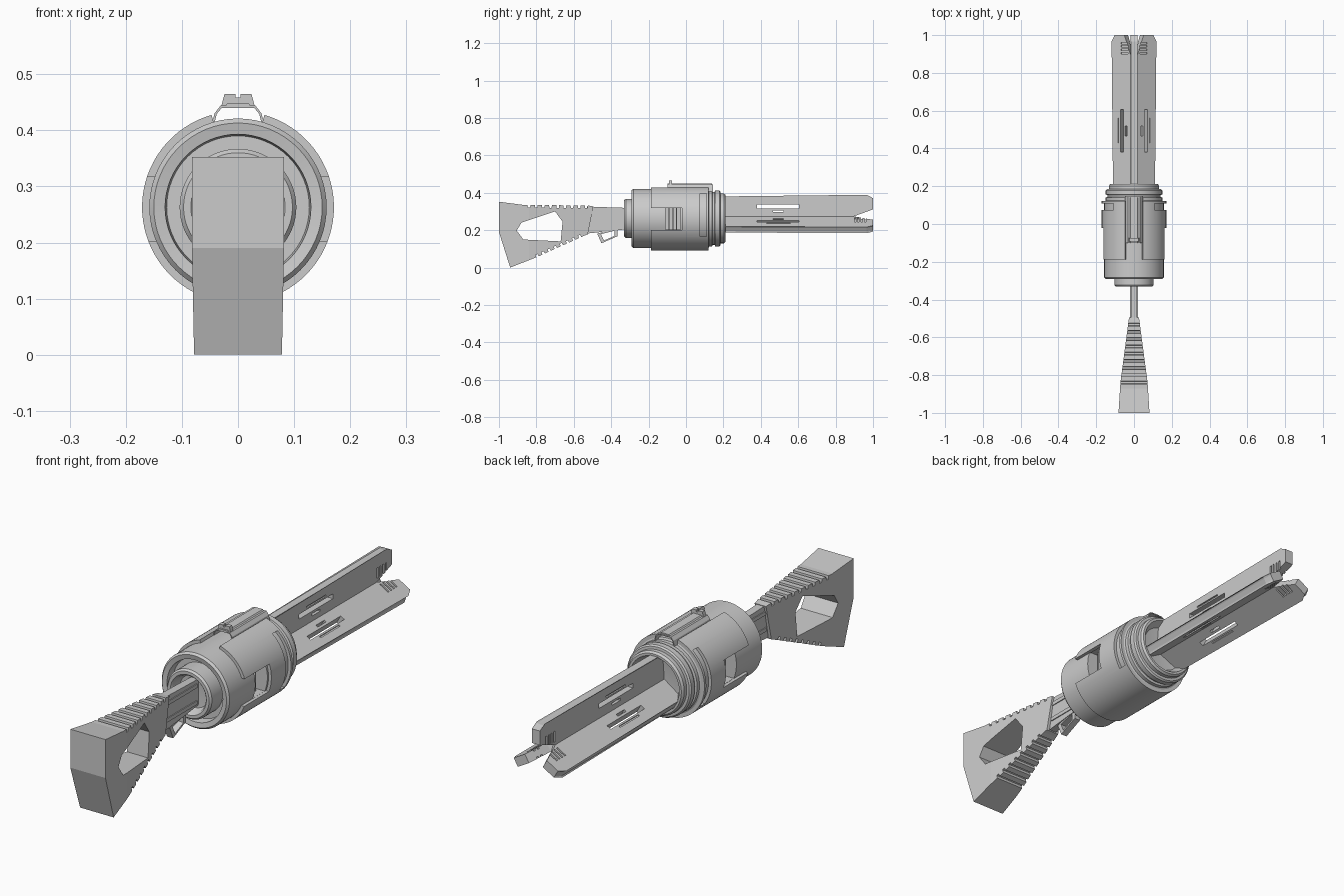
import bpy, bmesh, math
from mathutils import Matrix, Vector

if "Cube" in bpy.data.objects:
    bpy.data.objects.remove(bpy.data.objects["Cube"])

CZ = 0.263  # height of the barrel axis


def make(name, bm, smooth=False):
    bmesh.ops.remove_doubles(bm, verts=bm.verts, dist=1e-6)
    bmesh.ops.recalc_face_normals(bm, faces=bm.faces)
    me = bpy.data.meshes.new(name)
    bm.to_mesh(me)
    bm.free()
    ob = bpy.data.objects.new(name, me)
    bpy.context.collection.objects.link(ob)
    bpy.ops.object.select_all(action='DESELECT')
    ob.select_set(True)
    bpy.context.view_layer.objects.active = ob
    if smooth:
        bpy.ops.object.shade_smooth_by_angle(angle=math.radians(30))
    return ob


def prism_bm(pts, a, b, along='x', bm=None):
    """Extrude a 2D outline: (y, z) along x, or (x, z) along y."""
    bm = bm or bmesh.new()
    co = (lambda p, t: (t, p[0], p[1])) if along == 'x' else (lambda p, t: (p[0], t, p[1]))
    lo = [bm.verts.new(co(p, a)) for p in pts]
    hi = [bm.verts.new(co(p, b)) for p in pts]
    bm.faces.new(lo)
    bm.faces.new(hi[::-1])
    for i in range(len(pts)):
        j = (i + 1) % len(pts)
        bm.faces.new((lo[i], lo[j], hi[j], hi[i]))
    return bm


def box(bm, x0, x1, y0, y1, z0, z1):
    return prism_bm([(y0, z0), (y1, z0), (y1, z1), (y0, z1)], x0, x1, 'x', bm)


def lathe(name, profile, start=0, end=360, steps=64, closed=False):
    """Spin (radius, y) points about the barrel axis; angles run from the top."""
    bm = bmesh.new()
    vs = [bm.verts.new((0, y, r)) for r, y in profile]
    es = [bm.edges.new(e) for e in zip(vs, vs[1:])]
    geom = vs + es
    if closed:
        f = bm.faces.new(vs)
        geom = [f]
    full = end - start == 360
    bmesh.ops.rotate(bm, verts=vs, matrix=Matrix.Rotation(math.radians(start), 3, 'Y'))
    bmesh.ops.spin(bm, geom=geom, axis=(0, 1, 0), cent=(0, 0, 0), steps=steps,
                   angle=math.radians(end - start), use_merge=full)
    if closed and f.is_valid and not any(len(e.link_faces) == 2 for e in f.edges):
        bm.faces.remove(f)
    bmesh.ops.translate(bm, verts=bm.verts, vec=(0, 0, CZ))
    return make(name, bm, True)


def cut(ob, bm):
    cutter = make('cutter', bm)
    cutter.hide_render = True
    bpy.context.view_layer.objects.active = ob
    m = ob.modifiers.new('cut', 'BOOLEAN')
    m.operation, m.solver, m.object = 'DIFFERENCE', 'EXACT', cutter
    # keep the cut ahead of any smoothing modifier
    bpy.ops.object.modifier_move_to_index(modifier=m.name, index=0)
    bpy.ops.object.modifier_apply(modifier=m.name)
    bpy.data.objects.remove(cutter)


def notched(p, q, n, depth):
    """Line from p to q with n square notches cut to its right side."""
    p, q = Vector(p), Vector(q)
    d = (q - p) / n
    nrm = Vector((d.y, -d.x)).normalized() * depth
    out = []
    for i in range(n):
        s = p + d * i
        out += [s, s + d * 0.6, s + d * 0.65 + nrm, s + d * 0.95 + nrm]
    return [tuple(v) for v in out] + [tuple(q)]


# stock: notched outline, flared towards the butt, with a hand hole
outline = [(-0.94, 0), (-1, 0.19), (-1, 0.352)]
outline += notched((-0.87, 0.335), (-0.525, 0.332), 9, 0.014)
outline += [(-0.495, 0.327), (-0.525, 0.178)]
outline += notched((-0.54, 0.172), (-0.80, 0.055), 8, 0.014)
bm = prism_bm(outline, -1, 1)
bmesh.ops.bisect_plane(bm, geom=bm.verts[:] + bm.edges[:] + bm.faces[:],
                       plane_co=(0, -0.84, 0), plane_no=(0, 1, 0))
for v in bm.verts:
    y = v.co.y
    v.co.x *= 0.082 - (y + 1) * 0.0625 if y < -0.84 else 0.072 - (y + 0.84) * 0.132
stock = make('stock', bm)
cut(stock, prism_bm([(-0.905, 0.198), (-0.88, 0.24), (-0.70, 0.30), (-0.66, 0.246),
                     (-0.67, 0.14), (-0.87, 0.15)], -0.2, 0.2))

# neck joining the stock to the drum, with raised side strips
make('neck', prism_bm([(-0.53, 0.326), (-0.28, 0.318), (-0.28, 0.21), (-0.36, 0.2),
                       (-0.53, 0.182)], -0.017, 0.017))
bm = bmesh.new()
for z in (0.225, 0.295):
    box(bm, -0.021, 0.021, -0.51, -0.30, z - 0.008, z + 0.008)
make('neck_strips', bm)

# trigger guard loop
loop = [(-0.475, 0.182), (-0.452, 0.13), (-0.365, 0.168), (-0.365, 0.21)]
c = sum((Vector(p) for p in loop), Vector((0, 0))) / 4
guard = make('trigger_guard', prism_bm(loop, -0.014, 0.014))
cut(guard, prism_bm([tuple(c + (Vector(p) - c) * 0.66) for p in loop], -0.1, 0.1))

# drum body with a dished cap in front and ringed collar behind
drum = lathe('drum', [
    (0, -0.285), (0.068, -0.29), (0.078, -0.325), (0.084, -0.331), (0.097, -0.331),
    (0.104, -0.322), (0.104, -0.25), (0.127, -0.25), (0.130, -0.287), (0.150, -0.291),
    (0.158, -0.282), (0.158, 0.12), (0.150, 0.124), (0.150, 0.140), (0.141, 0.143),
    (0.141, 0.153), (0.150, 0.156), (0.150, 0.178), (0.144, 0.184), (0.133, 0.185),
    (0.133, 0.202), (0.126, 0.211), (0.116, 0.211), (0.095, 0.18), (0, 0.17)])
bm = bmesh.new()
for s in (-1, 1):
    box(bm, min(s * 0.105, s * 0.3), max(s * 0.105, s * 0.3), -0.11, -0.03, 0.203, 0.322)
cut(drum, bm)

# ribs inside the side windows
bm = bmesh.new()
for s in (-1, 1):
    for y in (-0.09, -0.07, -0.05):
        x0, x1 = sorted((s * 0.10, s * 0.118))
        box(bm, x0, x1, y - 0.003, y + 0.003, 0.203, 0.322)
make('window_ribs', bm)

# outer sleeve, open at the top and cut away along the sides
sleeve = lathe('sleeve', [(0.154, -0.187), (0.171, -0.187), (0.171, 0.121), (0.154, 0.121)],
               16, 344, 72, closed=True)
bm = box(bmesh.new(), -0.3, 0.3, -0.25, -0.022, 0.202, 0.318)
box(bm, -0.3, 0.3, 0.075, 0.109, 0.165, 0.395)
cut(sleeve, bm)

# top rail: thin arched channel with a notched sight and a rib
half = [(0.047, 0.408), (0.042, 0.43), (0.031, 0.444)]
inner = [(0.043, 0.408), (0.038, 0.429), (0.029, 0.440)]
arch = half + [(-x, z) for x, z in half[::-1]] + [(-x, z) for x, z in inner] + inner[::-1]
make('top_rail', prism_bm(arch, -0.10, 0.145, 'y'))
sight = [(0.030, 0.442), (0.024, 0.465), (0.005, 0.465), (0.004, 0.458)]
make('sight', prism_bm(sight + [(-x, z) for x, z in sight[::-1]], -0.092, -0.074, 'y'))
make('rail_rib', prism_bm([(-0.024, 0.442), (0.024, 0.442), (0.018, 0.449), (-0.018, 0.449)],
                          -0.10, 0.14, 'y'))

# three barrel blades at 120 degrees, slotted and forked at the tip
for i in range(3):
    bm = prism_bm([(0.16, 0), (0.885, 0), (0.90, 0.012), (1.0, 0.048), (1.0, 0.108),
                   (0.965, 0.117), (0.16, 0.117)], -0.019, 0.019)
    bm.normal_update()
    rim = [e for e in bm.edges if abs(e.verts[0].co.x - e.verts[1].co.x) < 1e-5
           and min(v.co.z for v in e.verts) > 0.1]
    bmesh.ops.bevel(bm, geom=rim, offset=0.009, segments=2, profile=0.5, affect='EDGES')
    blade = make('barrel_blade', bm)
    slots = box(bmesh.new(), -0.1, 0.1, 0.38, 0.605, 0.053, 0.073)
    box(slots, -0.1, 0.1, 0.465, 0.52, 0.033, 0.043)
    for y in (0.90, 0.918, 0.936, 0.954):
        for s in (-1, 1):
            x0, x1 = sorted((s * 0.012, s * 0.1))
            box(slots, x0, x1, y, y + 0.008, 0.025, 0.07)
    for s in (-1, 1):  # shallow side groove above the long slot
        x0, x1 = sorted((s * 0.013, s * 0.1))
        box(slots, x0, x1, 0.43, 0.56, 0.080, 0.087)
    cut(blade, slots)
    blade.data.transform(Matrix.Translation((0, 0, CZ)) @
                         Matrix.Rotation(math.radians(120 * i), 4, 'Y'))
